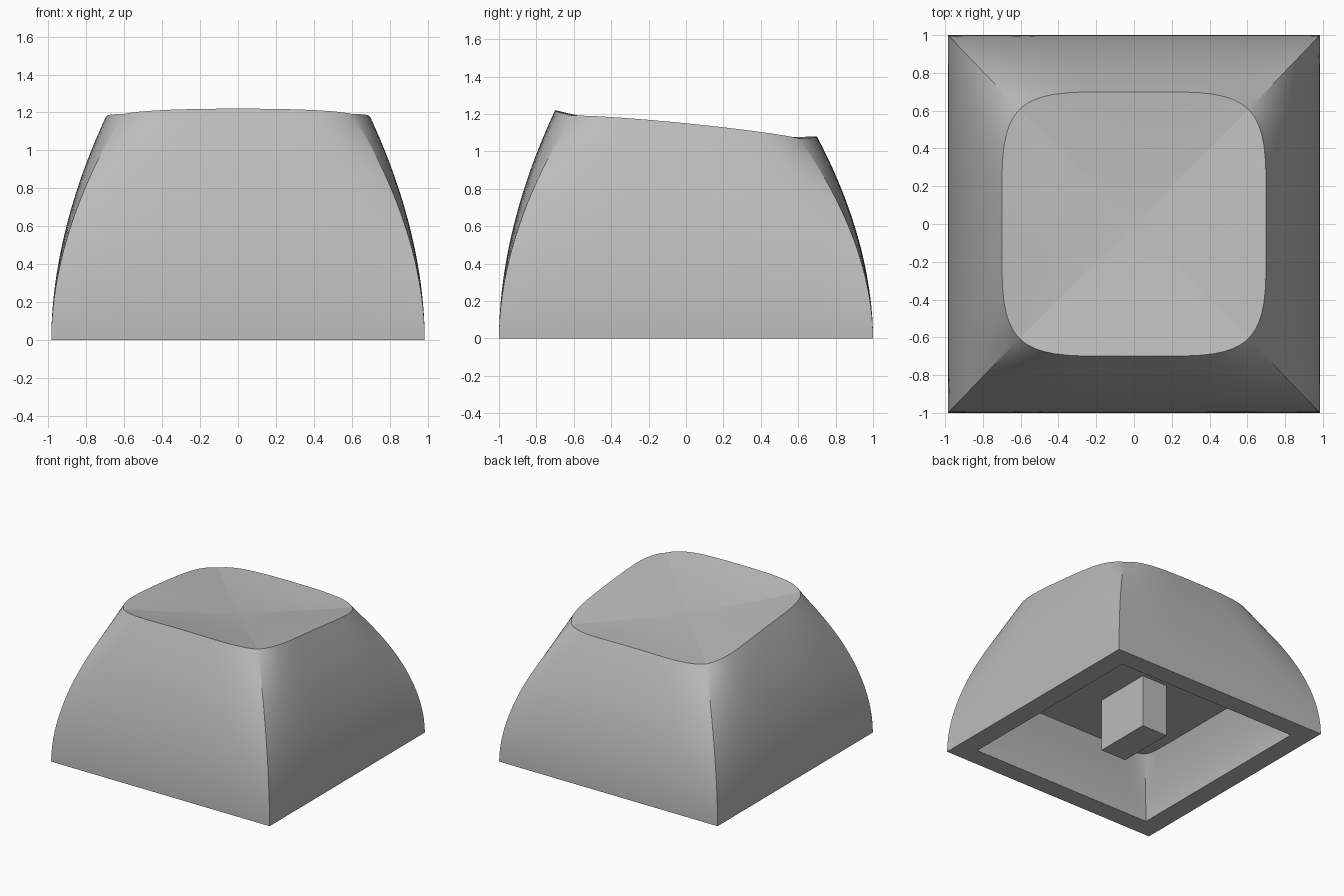
import bpy, bmesh, math

if "Cube" in bpy.data.objects:
    bpy.data.objects.remove(bpy.data.objects["Cube"], do_unlink=True)

grey = bpy.data.materials.new("mid grey")
grey.use_nodes = True
colour = (0.5, 0.5, 0.5, 1)
grey.diffuse_color = colour
grey.node_tree.nodes["Principled BSDF"].inputs["Base Color"].default_value = colour

SIDE = 24  # segments along each side


def square_loop():
    """Unit square outline, counter-clockwise, denser towards the corners."""
    us = [math.sin(math.pi / 2 * (2 * i / SIDE - 1)) for i in range(SIDE)]
    pts = []
    for u in us:
        pts.append((u, -1))
    for u in us:
        pts.append((1, u))
    return pts + [(-x, -y) for x, y in pts]


def squircle(p, n):
    k = (abs(p[0]) ** n + abs(p[1]) ** n) ** (-1 / n)
    return p[0] * k, p[1] * k


def ring(bm, coords):
    return [bm.verts.new(c) for c in coords]


def bridge(bm, a, b):
    for i in range(len(a)):
        j = (i + 1) % len(a)
        bm.faces.new((a[i], a[j], b[j], b[i]))


def loft(base, top, n, power, height, t):
    """Cross-section part of the way from a square to a rounded square."""
    w = t ** power
    out = []
    for p in SQUARE:
        q = squircle(p, n)
        out.append((base[0] * p[0] * (1 - w) + top * q[0] * w,
                    base[1] * p[1] * (1 - w) + top * q[1] * w,
                    height(p, q) * t))
    return out


SQUARE = square_loop()
TOP, ROUND, DISH = 0.70, 4.8, 0.06


def corner_drop(p):
    return 0.02 * min(abs(p[0]), abs(p[1])) ** 2


def rim_height(p, q):
    return 1.15 - 0.1 * TOP * q[1] - corner_drop(p)


bm = bmesh.new()

# Curved outer walls
STEPS = 20
outer = [ring(bm, loft((0.985, 1.0), TOP, ROUND, 1.9, rim_height, i / STEPS))
         for i in range(STEPS + 1)]
for a, b in zip(outer, outer[1:]):
    bridge(bm, a, b)

# Sloping dished top
last = outer[-1]
for k in range(1, 12):
    r = 1 - k / 12
    coords = []
    for p in SQUARE:
        q = squircle(p, ROUND)
        z = 1.15 - 0.1 * TOP * q[1] * r - corner_drop(p) * r * r - DISH * (1 - r ** 1.6)
        coords.append((TOP * q[0] * r, TOP * q[1] * r, z))
    inner = ring(bm, coords)
    bridge(bm, last, inner)
    last = inner
centre = bm.verts.new((0, 0, 1.15 - DISH))
for i in range(len(last)):
    bm.faces.new((last[i], last[(i + 1) % len(last)], centre))

# Hollow underside with a flat ceiling
hollow = [ring(bm, loft((0.823, 0.842), 0.68, 14, 1.5, lambda p, q: 0.43, i / 8))
          for i in range(9)]
bridge(bm, hollow[0], outer[0])
for a, b in zip(hollow, hollow[1:]):
    bridge(bm, b, a)
bm.faces.new(hollow[-1][::-1])
bmesh.ops.recalc_face_normals(bm, faces=bm.faces)

mesh = bpy.data.meshes.new("cap_shell")
bm.to_mesh(mesh)
bm.free()
shell = bpy.data.objects.new("cap_shell", mesh)
bpy.context.collection.objects.link(shell)
mesh.materials.append(grey)
bpy.context.view_layer.objects.active = shell
shell.select_set(True)
bpy.ops.object.shade_smooth_by_angle(angle=math.radians(30))

# Mounting stem
bpy.ops.mesh.primitive_cube_add(size=1, location=(0, 0, 0.22))
stem = bpy.context.object
stem.name = "mounting_stem"
stem.scale = (0.23, 0.48, 0.44)
stem.data.materials.append(grey)
